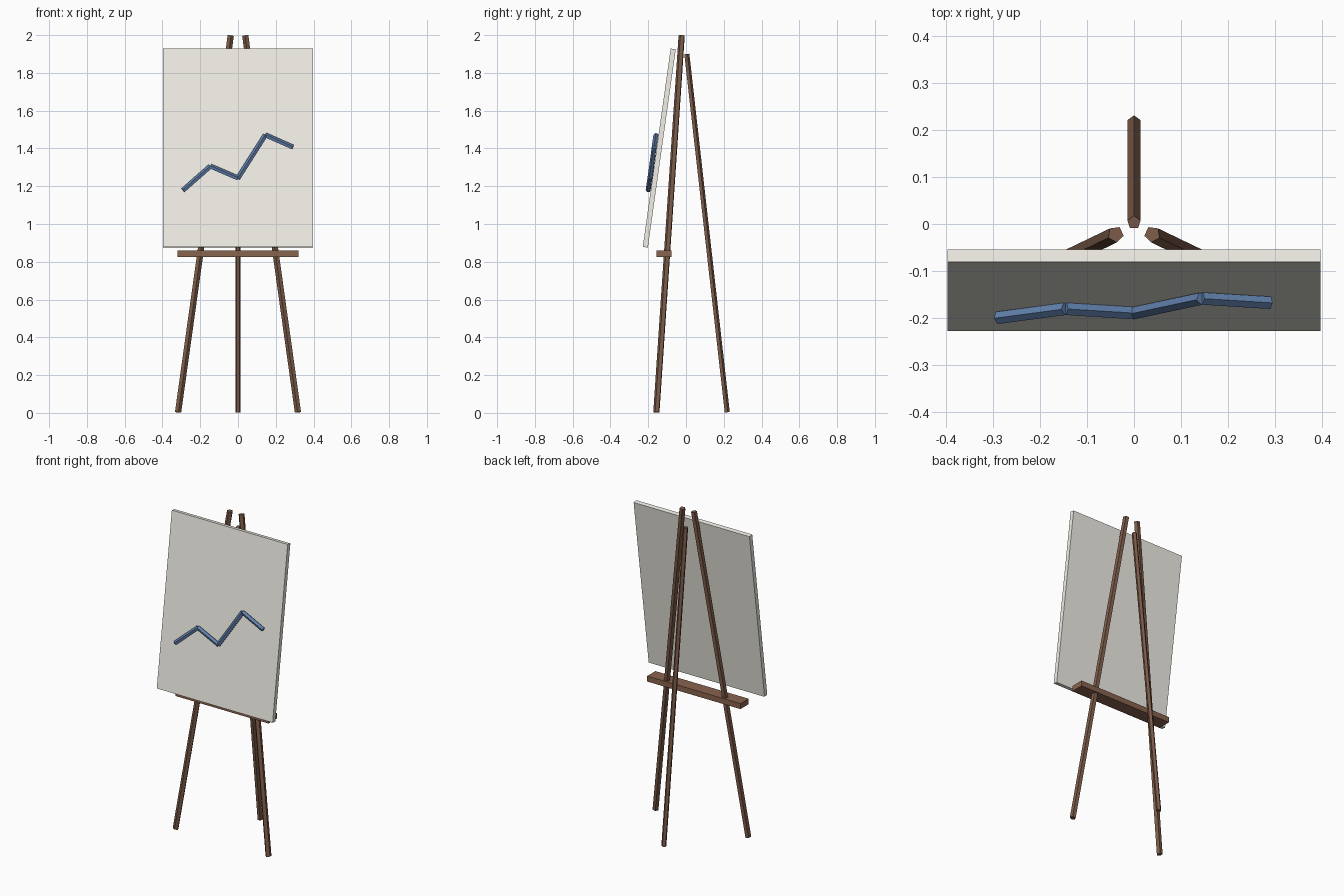
import bpy, bmesh, math
from mathutils import Vector, Matrix

if "Cube" in bpy.data.objects:
    bpy.data.objects.remove(bpy.data.objects["Cube"])


def material(name, rgb):
    m = bpy.data.materials.new(name)
    m.diffuse_color = (*rgb, 1)
    m.use_nodes = True
    m.node_tree.nodes["Principled BSDF"].inputs["Base Color"].default_value = m.diffuse_color
    return m


WOOD = material("dark_wood", (0.20, 0.105, 0.065))
TRAY = material("tray_wood", (0.25, 0.125, 0.075))
CREAM = material("canvas_cream", (0.88, 0.86, 0.79))
BLUE = material("paint_blue", (0.12, 0.22, 0.42))


def finish(name, bm, mat):
    mesh = bpy.data.meshes.new(name)
    bm.to_mesh(mesh)
    bm.free()
    mesh.materials.append(mat)
    obj = bpy.data.objects.new(name, mesh)
    bpy.context.collection.objects.link(obj)
    return obj


def add_rod(bm, a, b, r):
    """Five-sided rod from a to b, one ridge turned upward."""
    a, b = Vector(a), Vector(b)
    d = b - a
    rot = d.to_track_quat('Z', 'Y').to_matrix().to_4x4()
    bmesh.ops.create_cone(bm, cap_ends=True, segments=5, radius1=r, radius2=r,
                          depth=d.length,
                          matrix=Matrix.Translation((a + b) / 2) @ rot)


def rod(name, a, b, r, mat):
    bm = bmesh.new()
    add_rod(bm, a, b, r)
    return finish(name, bm, mat)


def box(name, size, loc, mat, tilt=0.0):
    bm = bmesh.new()
    bmesh.ops.create_cube(bm, size=1, matrix=Matrix.Translation(loc)
                          @ Matrix.Rotation(tilt, 4, 'X')
                          @ Matrix.Diagonal((*size, 1)))
    return finish(name, bm, mat)


# Tripod legs
for side, s in (("left", -1), ("right", 1)):
    rod(f"front_leg_{side}", (s * 0.318, -0.156, 0.003),
        (s * 0.039, -0.022, 1.998), 0.0175, WOOD)
rod("rear_leg", (0, 0.217, 0.003), (0, 0.003, 1.9), 0.0148, WOOD)

# Tray ledge
box("tray", (0.64, 0.08, 0.034), (0, -0.117, 0.843), TRAY)

# Canvas leaning back
box("canvas", (0.795, 0.027, 1.06), (0, -0.1415, 1.402), CREAM, math.radians(-8))

# Painted zigzag line
points = [(-0.29, -0.200, 1.178), (-0.146, -0.181, 1.305), (0, -0.190, 1.242),
          (0.145, -0.159, 1.470), (0.29, -0.168, 1.406)]
bm = bmesh.new()
for a, b in zip(points, points[1:]):
    add_rod(bm, a, b, 0.0138)
finish("painted_line", bm, BLUE)
